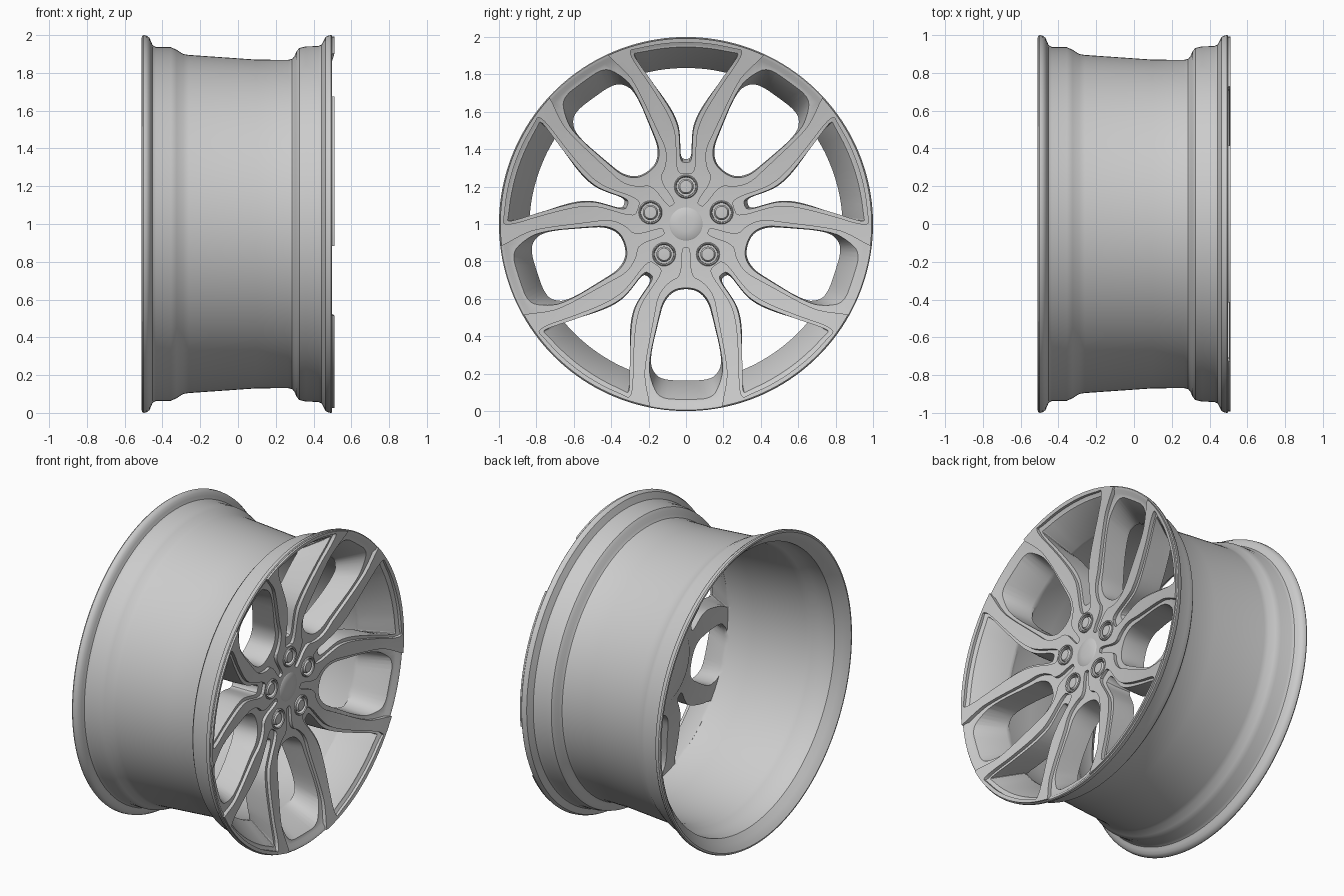
import bpy, bmesh
from math import sin, cos, pi, radians

if "Cube" in bpy.data.objects:
    bpy.data.objects.remove(bpy.data.objects["Cube"])

SEG = 160
A_ANGLES = [-90 + 72 * k for k in range(5)]   # U-shaped windows
B_ANGLES = [90 + 72 * k for k in range(5)]    # fan-shaped windows, lug nuts


def new_object(name, bm):
    bmesh.ops.remove_doubles(bm, verts=bm.verts, dist=1e-5)
    bmesh.ops.recalc_face_normals(bm, faces=bm.faces)
    me = bpy.data.meshes.new(name)
    bm.to_mesh(me)
    bm.free()
    ob = bpy.data.objects.new(name, me)
    bpy.context.collection.objects.link(ob)
    return ob


def lathe(name, profile, center=(0, 0), seg=SEG):
    """Spin a closed (x, radius) profile about a line along x."""
    bm = bmesh.new()
    rings = []
    for i in range(seg):
        a = 2 * pi * i / seg
        rings.append([bm.verts.new((x, center[0] + r * cos(a), 1 + center[1] + r * sin(a)))
                      for x, r in profile])
    n = len(profile)
    for i in range(seg):
        p, q = rings[i], rings[(i + 1) % seg]
        for j in range(n):
            k = (j + 1) % n
            if profile[j][1] == 0 and profile[k][1] == 0:
                continue
            bm.faces.new((p[j], p[k], q[k], q[j]))
    return new_object(name, bm)


def rounded(half):
    """Mirror a half outline of (width, radius) points and round its corners."""
    pts = half + [(-w, r) for w, r in reversed(half) if w > 1e-6]
    for _ in range(2):
        out = []
        for (a, b), (c, d) in zip(pts, pts[1:] + pts[:1]):
            out += [(a * .75 + c * .25, b * .75 + d * .25), (a * .25 + c * .75, b * .25 + d * .75)]
        pts = out
    return pts


def cut(ob, sections, angles):
    """Subtract a lofted cutter, repeated around the axle."""
    bm = bmesh.new()
    loops = [(x, rounded(h)) for x, h in sections]
    for deg in angles:
        c, s = cos(radians(deg)), sin(radians(deg))
        rings = [[bm.verts.new((x, r * c - w * s, 1 + r * s + w * c)) for w, r in lp]
                 for x, lp in loops]
        for p, q in zip(rings, rings[1:]):
            for j in range(len(p)):
                k = (j + 1) % len(p)
                bm.faces.new((p[j], p[k], q[k], q[j]))
        bm.faces.new(rings[0])
        bm.faces.new(rings[-1])
    cutter = new_object("cutter", bm)
    cutter.hide_render = True
    mod = ob.modifiers.new("cut", 'BOOLEAN')
    mod.operation = 'DIFFERENCE'
    mod.solver = 'EXACT'
    mod.object = cutter
    bpy.context.view_layer.objects.active = ob
    bpy.ops.object.modifier_apply(modifier=mod.name)
    bpy.data.objects.remove(cutter)


def smooth(ob, angle=35):
    bpy.ops.object.select_all(action='DESELECT')
    ob.select_set(True)
    bpy.context.view_layer.objects.active = ob
    bpy.ops.object.shade_smooth_by_angle(angle=radians(angle))


# Wheel body: barrel, rim lips and dished disc in one profile
outer = [(-.51, .985), (-.508, .995), (-.50, 1), (-.485, .998), (-.468, .985), (-.46, .965),
         (-.452, .947), (-.435, .937), (-.355, .936), (-.325, .922), (-.29, .90), (-.26, .895),
         (.10, .87), (.265, .869), (.287, .874), (.30, .89), (.31, .915), (.325, .932), (.36, .94),
         (.425, .942), (.443, .95), (.453, .97), (.463, .99), (.478, .998), (.493, 1), (.498, .995)]
front = [(.494, .978), (.478, .96), (.443, .80), (.382, .50), (.355, .28), (.345, 0)]
back = [(.22, 0), (.22, .09), (.15, .10), (.15, .25), (.18, .30), (.25, .60), (.285, .80),
        (.28, .835), (.26, .841), (.10, .842), (-.26, .868), (-.30, .88), (-.34, .905),
        (-.44, .912), (-.475, .945), (-.495, .965)]
body = lathe("wheel_body", outer + front + back)

# Raised spoke face following the dish
face_x = [(.362, 0), (.375, .28), (.403, .50), (.464, .80), (.505, .97), (.51, .993)]
spoke_face = lathe("spoke_face", face_x + [(x - .034, r) for x, r in reversed(face_x)])

# U-shaped windows with a sloping outer pocket
a_front = [(0, .325), (.08, .34), (.13, .40), (.15, .50), (.205, .76), (.185, .86), (.14, .935), (0, .94)]
a_back = [(0, .345), (.07, .36), (.12, .42), (.142, .50), (.197, .73), (.165, .81), (.105, .835), (0, .837)]
cut(body, [(.56, a_front), (.475, a_front), (.30, a_back), (0, a_back)], A_ANGLES)

# Fan-shaped windows with a narrow tail toward the lug nut
b_front = [(0, .29), (.038, .30), (.038, .46), (.05, .53), (.09, .62), (.19, .775), (.262, .875),
           (.285, .915), (.26, .918), (.14, .942), (0, .952)]
b_back = [(0, .345), (.03, .355), (.031, .47), (.042, .54), (.08, .62), (.17, .745), (.215, .79),
          (.235, .805), (.21, .81), (.12, .828), (0, .836)]
cut(body, [(.56, b_front), (.48, b_front), (.30, b_back), (0, b_back)], B_ANGLES)

# Larger openings in the raised face leave a stepped border, open at the rim between twin spokes
a_face = [(0, .125), (.022, .13), (.024, .28), (.09, .31), (.148, .38), (.168, .49), (.222, .77),
          (.215, .86), (.195, .95), (.185, 1.06), (0, 1.06)]
b_face = [(0, .27), (.05, .275), (.052, .45), (.065, .52), (.105, .61), (.205, .765), (.28, .87),
          (.305, .93), (.27, .935), (.14, .963), (0, .972)]
cut(spoke_face, [(.6, a_face), (.2, a_face)], A_ANGLES)
cut(spoke_face, [(.6, b_face), (.2, b_face)], B_ANGLES)

# Lug pockets
lug_hole = [(.058 * sin(pi * i / 10), .2 - .058 * cos(pi * i / 10)) for i in range(11)]
for ob in (body, spoke_face):
    cut(ob, [(.6, lug_hole), (.305, lug_hole)], B_ANGLES)
    smooth(ob)

# Lug nuts and their collars
for i, deg in enumerate(B_ANGLES):
    c = (.2 * cos(radians(deg)), .2 * sin(radians(deg)))
    smooth(lathe(f"lug_nut_{i + 1}", [(.29, 0), (.29, .041), (.367, .041), (.378, .033), (.38, 0)], c, 24))
    smooth(lathe(f"lug_collar_{i + 1}", [(.29, .05), (.29, .063), (.378, .063), (.383, .058),
                                         (.378, .052)], c, 32))

# Centre cap
smooth(lathe("centre_cap", [(.34, 0), (.34, .09), (.365, .09), (.37, .083), (.375, .04), (.376, 0)], seg=48))
